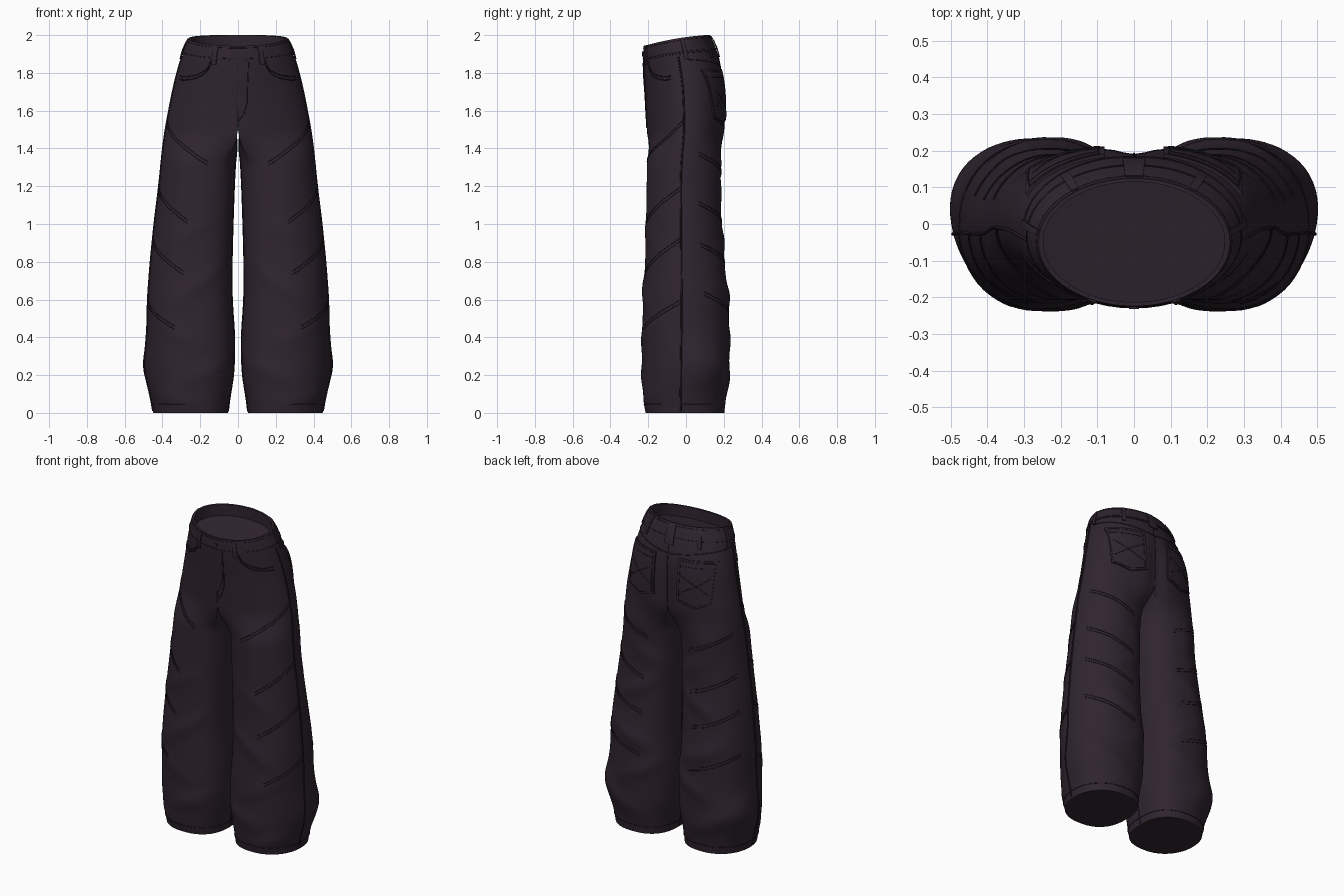
import bpy, bmesh, math
from mathutils import Vector

if "Cube" in bpy.data.objects:
    bpy.data.objects.remove(bpy.data.objects["Cube"])


def material(name, rgb):
    m = bpy.data.materials.new(name)
    m.use_nodes = True
    m.diffuse_color = (*rgb, 1)
    bsdf = m.node_tree.nodes["Principled BSDF"]
    bsdf.inputs["Base Color"].default_value = (*rgb, 1)
    bsdf.inputs["Roughness"].default_value = 0.85
    return m


DENIM = material("dark plum denim", (0.028, 0.018, 0.028))
THREAD = material("dark seam thread", (0.018, 0.011, 0.018))

# Height, inner x, outer x, front y, back y of one trouser half
PROFILE = [
    (0, .05, .45, -.215, .205), (.06, .045, .458, -.225, .21),
    (.2, .02, .478, -.235, .228), (.4, .015, .482, -.235, .232),
    (.6, .03, .48, -.228, .225), (.8, .03, .465, -.218, .205),
    (1, .025, .445, -.213, .19), (1.2, .018, .42, -.21, .182),
    (1.4, .008, .4, -.208, .195), (1.5, 0, .385, -.208, .21),
    (1.7, 0, .345, -.216, .207), (1.8, 0, .32, -.224, .19),
    (1.9, 0, .29, -.226, .158), (1.97, 0, .258, -.22, .122)]

# Cloth folds: angle around leg, height, slope per degree, size, width
FOLDS = [(-95, .67, -.003, .01, .05), (-70, .42, .002, .007, .05),
         (-110, .22, -.0015, .009, .05), (-60, .08, .001, .006, .04),
         (90, .62, -.002, .012, .05), (110, .42, .002, .01, .05),
         (70, .2, -.002, .012, .06), (95, .92, .002, .01, .05),
         (100, 1.15, -.002, .008, .05), (24, .25, 0, .034, .13),
         (-80, .95, -.002, .006, .05)]
CROTCH, TOP, CENTRE = 1.5, 1.97, 135
SIDE = -5


def clamp(t):
    return max(0, min(1, t))


def lookup(s):
    s = max(0, min(TOP, s))
    for p, q in zip(PROFILE, PROFILE[1:]):
        if s <= q[0]:
            t = (s - p[0]) / (q[0] - p[0])
            return [i + (j - i) * t for i, j in zip(p, q)][1:]
    return list(PROFILE[-1][1:])


def section(s):
    d = min(.04, s, max(0, TOP - s))
    rows = [lookup(s - d), lookup(s), lookup(s + d)]
    return [sum(c) / 3 for c in zip(*rows)]


def power(v, p):
    return math.copysign(abs(v) ** p, v)


def roundness(s, back):
    """Hip curve exponent: fuller seat, slimmer front, plain ellipse at the waist."""
    start = .9 if back else 1.08
    return start + (1 - start) * clamp((s - 1.75) / .2)


def surf(a, s, off=0):
    """Point on the +x half: a is degrees around the leg, s the height."""
    xi, xo, yf, yb = section(s)
    cy, ry = (yf + yb) / 2, (yb - yf) / 2
    w = clamp((s - 1.3) / .2)
    w = w * w * (3 - 2 * w)
    # Leg section: round outside, squarer along the inseam
    r = math.radians(a)
    p = .95 + .12 * clamp((s - .65) / .4) if math.cos(r) > 0 else .8
    leg = Vector(((xi + xo) / 2 + (xo - xi) / 2 * power(math.cos(r), p),
                  cy + ry * power(math.sin(r), p)))
    leg_dir = Vector((math.cos(r), math.sin(r)))
    # Half of the hip section, closed along the middle
    b = math.radians(max(-90, min(90, a * 2 / 3)))
    p = roundness(s, a > 0)
    hip = Vector((xo * power(max(0, math.cos(b)), p), cy + ry * power(math.sin(b), p)))
    if abs(a) > CENTRE:
        hip = Vector((0, cy + ry * math.copysign((180 - abs(a)) / 45, a)))
    elif a > 0:
        hip.y -= .018 * math.exp(-(hip.x / .05) ** 2) * clamp((1.85 - s) / .2)
    hip_dir = Vector((math.cos(b), math.sin(b)))
    d = off - .002 * clamp((1.6 - s) / .2)
    for fa, fz, slope, amp, width in FOLDS:
        da = (a - fa + 180) % 360 - 180
        d += amp * math.exp(-((s - fz - slope * da) / width) ** 2 - (da / 35) ** 2)
    v = leg.lerp(hip, w) + leg_dir.lerp(hip_dir, w) * d
    if s >= CROTCH - 1e-6 and abs(a) >= CENTRE - 1e-6:
        v.x = 0
    else:
        v.x = max(v.x, .004 if s < CROTCH else 0)
    # The waist rises toward the back
    y = v.y + .05
    return Vector((v.x, v.y, s + (.01 + .167 * y - .31 * y * y) * clamp((s - 1.6) / .35)))


def ang(x, s, back=False):
    """Angle of the hip surface at sideways position x."""
    c = clamp(x / section(s)[1]) ** (1 / roundness(s, back))
    return math.degrees(math.acos(c)) * 1.5 * (1 if back else -1)


def finish(name, verts, faces, thick=0, mirror=True):
    me = bpy.data.meshes.new(name)
    me.from_pydata(verts, [], faces)
    me.materials.append(DENIM)
    ob = bpy.data.objects.new(name, me)
    bpy.context.collection.objects.link(ob)
    bpy.ops.object.select_all(action='DESELECT')
    ob.select_set(True)
    bpy.context.view_layer.objects.active = ob
    if mirror:
        m = ob.modifiers.new("mirror", 'MIRROR')
        m.use_clip = True
        m.merge_threshold = .0005
        bpy.ops.object.modifier_apply(modifier="mirror")
    if thick:
        m = ob.modifiers.new("thickness", 'SOLIDIFY')
        m.thickness, m.offset = thick, 1
        bpy.ops.object.modifier_apply(modifier="thickness")
    bpy.ops.object.shade_smooth_by_angle(angle=math.radians(40))
    return ob


def patch(name, fn, nu, nv, thick, mirror=True):
    """Raised cloth panel; fn maps u, v to angle, height and offset."""
    verts = [surf(*fn(i / nu, j / nv)) for j in range(nv + 1) for i in range(nu + 1)]
    n = nu + 1
    faces = [(j * n + i, j * n + i + 1, (j + 1) * n + i + 1, (j + 1) * n + i)
             for j in range(nv) for i in range(nu)]
    finish(name, verts, faces, thick, mirror)


def seam(name, paths, radius=.0025, off=.001, sides=(1, -1)):
    """Stitched lines following the cloth, on both halves by default."""
    cu = bpy.data.curves.new(name, 'CURVE')
    cu.dimensions, cu.bevel_depth, cu.bevel_resolution = '3D', radius, 1
    for path in paths:
        pts = []
        for p, q in zip(path, path[1:]):
            pts += [surf(p[0] + (q[0] - p[0]) * k / 12, p[1] + (q[1] - p[1]) * k / 12, off)
                    for k in range(12)]
        pts.append(surf(*path[-1], off))
        for side in sides:
            sp = cu.splines.new('POLY')
            sp.points.add(len(pts) - 1)
            for dst, v in zip(sp.points, pts):
                dst.co = (side * v.x, v.y, v.z, 1)
    cu.materials.append(THREAD)
    bpy.context.collection.objects.link(bpy.data.objects.new(name, cu))


# Trouser body: both legs, seat and closed hems
N = 72
angles = [-180 + 360 * i / N for i in range(N)]
levels = [CROTCH * j / 75 for j in range(76)] + [CROTCH + (TOP - CROTCH) * j / 20 for j in range(1, 21)]
verts = [surf(a, s) for s in levels for a in angles]
faces = [tuple(reversed(range(N)))]
for j, s in enumerate(levels[:-1]):
    for i in range(N):
        k = (i + 1) % N
        middle = abs(angles[i]) >= CENTRE and abs(angles[k]) >= CENTRE
        if s < CROTCH - 1e-6 or not middle:
            faces.append((j * N + i, j * N + k, (j + 1) * N + k, (j + 1) * N + i))
body = finish("trouser_body", verts, faces)
bm = bmesh.new()
bm.from_mesh(body.data)
bmesh.ops.delete(bm, geom=[v for v in bm.verts if not v.link_faces], context='VERTS')
bm.to_mesh(body.data)
bm.free()

# Inner lining of the waist
arc = [-CENTRE + 270 * i / 48 for i in range(49)]
verts = []
for s, k in ((TOP, 1), (TOP, .96), (1.9, .96)):
    for a in arc:
        v = surf(a, TOP)
        verts.append(Vector((v.x * k, -.05 + (v.y + .05) * k, v.z + s - TOP)))
verts.append(Vector((0, -.05, 1.895)))
faces = [(j * 49 + i, j * 49 + i + 1, (j + 1) * 49 + i + 1, (j + 1) * 49 + i)
         for j in range(2) for i in range(48)]
faces += [(98 + i, 99 + i, 147) for i in range(48)]
finish("waist_lining", verts, faces)

# Waistband, belt loops and fly
patch("waistband", lambda u, v: (-CENTRE + 270 * u, 1.89 + .08 * v), 60, 4, .004)
for name, a in (("front_loop", ang(.12, 1.92)), ("side_loop", 12),
                ("rear_loop", ang(.17, 1.92, True)), ("centre_loop", 131)):
    patch(name, lambda u, v: (a + 4 * (2 * u - 1), 1.86 + .105 * v, .003 + .004 * math.sin(math.pi * v)),
          3, 8, .006)
patch("fly_panel", lambda u, v: (ang(.045 * u * min(1, .3 + 2 * v), 1.6 + .29 * v), 1.6 + .29 * v),
      5, 12, .004, mirror=False)
bpy.ops.mesh.primitive_cylinder_add(vertices=16, radius=.013, depth=.012, location=(0, -.226, 1.9),
                                    rotation=(math.pi / 2, 0, 0))
bpy.context.object.name = "waist_button"
bpy.context.object.data.materials.append(DENIM)


# Back pockets with pointed bottoms
def pocket(u, v):
    low = 1.56 - .035 * (1 - abs(2 * u - 1))
    s = low + (1.8 - low) * v
    return ang(.29 - .21 * u, s, True), s


patch("back_pocket", pocket, 16, 12, .008)
outline = [pocket(.06, .96), pocket(.06, .05), pocket(.5, .05), pocket(.94, .05), pocket(.94, .96), pocket(.06, .96)]
cross = [[pocket(.1, .65), pocket(.9, .25)], [pocket(.1, .25), pocket(.9, .65)]]
seam("back_pocket_stitching", [outline, [pocket(.06, .85), pocket(.94, .85)]] + cross, .002, .008)

# Front pocket openings, curved from waistband to side seam
opening = [(ang(.155 + .15 * (1 - math.cos(t)), 1.78), 1.88 - .1 * math.sin(t))
           for t in [math.pi / 2 * i / 8 for i in range(9)]]
seam("front_pocket_edge", [opening, [(a, s - .018) for a, s in opening]], .003)

# Construction seams
seam("waist_seams", [[(-CENTRE, s), (0, s), (CENTRE, s)] for s in (1.9, 1.96)], .002, .004)
seam("side_seam", [[(SIDE, .01), (SIDE, .6), (SIDE, 1.2), (SIDE, 1.88)]], .005)
seam("inseam", [[(180, .01), (180, .7), (180, 1.45)]])
seam("centre_seams", [[(-CENTRE, 1.51), (-CENTRE, 1.96)], [(CENTRE, 1.51), (CENTRE, 1.89)]])
seam("fly_stitching", [[(ang(.055, 1.88), 1.88), (ang(.05, 1.65), 1.65), (ang(.03, 1.58), 1.58), (-CENTRE, 1.54)]],
     sides=(1,))
seam("back_yoke_seam", [[(8, 1.86), (70, 1.84), (CENTRE, 1.81)]])
seam("hem_stitching", [[(a, .045) for a in range(-180, 181, 60)]], .002)

# Slanted decorative seams down the legs
slants = [[(SIDE, s), (end, s - drop)]
          for s, drop, end in ((1.56, .23, -100), (1.2, .18, -80), (.93, .18, -80), (.6, .14, -70))]
slants += [[(25, s), (105, s - .12)] for s in (1.38, 1.12, .9, .64)]
seam("leg_slant_seams", slants + [[(a, s - .018) for a, s in line] for line in slants], .002)
